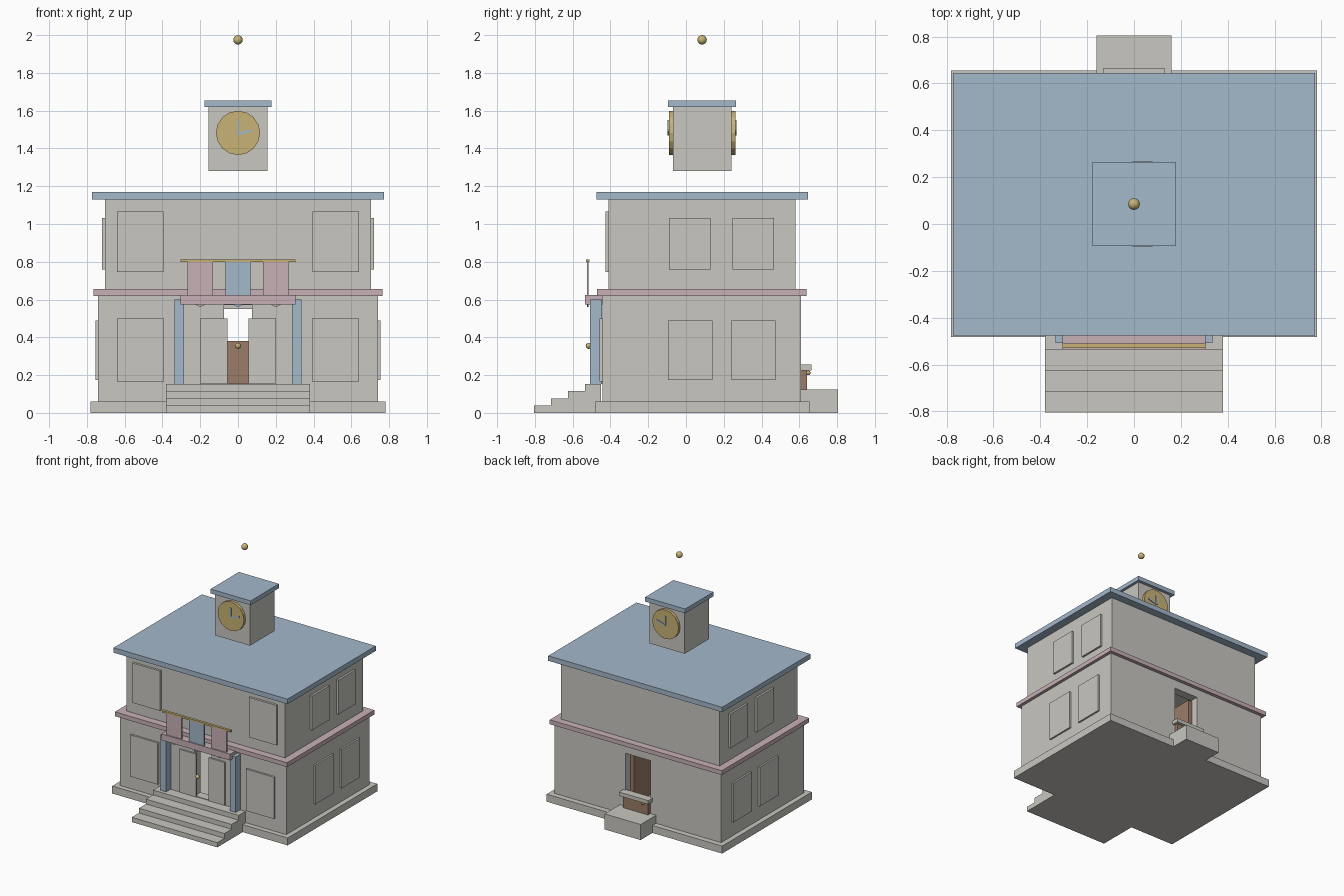
import bpy
import math

old = bpy.data.objects.get("Cube")
if old:
    bpy.data.objects.remove(old)


def material(name, rgb):
    m = bpy.data.materials.new(name)
    m.use_nodes = True
    m.diffuse_color = (*rgb, 1)
    m.node_tree.nodes["Principled BSDF"].inputs["Base Color"].default_value = (*rgb, 1)
    return m


STONE = material("stone grey", (0.58, 0.57, 0.53))
BLUE = material("slate blue", (0.37, 0.48, 0.60))
PINK = material("dusty pink", (0.58, 0.44, 0.47))
GOLD = material("old gold", (0.58, 0.45, 0.18))
WOOD = material("brown wood", (0.33, 0.20, 0.14))


def mesh_object(name, verts, faces, mat):
    me = bpy.data.meshes.new(name)
    me.from_pydata(verts, [], faces)
    me.update()
    me.materials.append(mat)
    ob = bpy.data.objects.new(name, me)
    bpy.context.collection.objects.link(ob)
    return ob


def prism(name, outline, depth, mat):
    """Extrude an outline (counter-clockwise 3D points) along a depth vector."""
    n = len(outline)
    far = [tuple(a + d for a, d in zip(p, depth)) for p in outline]
    sides = [(i, i + n, (i + 1) % n + n, (i + 1) % n) for i in range(n)]
    return mesh_object(name, list(outline) + far,
                       [tuple(range(n)), tuple(reversed(range(n, 2 * n)))] + sides, mat)


def box(name, x, y, z, mat):
    pts = [(x[0], y[0], z[0]), (x[1], y[0], z[0]), (x[1], y[0], z[1]), (x[0], y[0], z[1])]
    return prism(name, pts, (0, y[1] - y[0], 0), mat)


def slab(name, half, y, z, mat):
    return box(name, (-half, half), y, z, mat)


def ball(name, loc, r):
    bpy.ops.mesh.primitive_uv_sphere_add(segments=16, ring_count=8, radius=r, location=loc)
    ob = bpy.context.object
    ob.name = name
    ob.data.materials.append(GOLD)
    bpy.ops.object.shade_smooth_by_angle()


def cut(target, cutter):
    mod = target.modifiers.new("opening", 'BOOLEAN')
    mod.object = cutter
    mod.solver = 'EXACT'
    cutter.hide_render = True
    cutter.hide_set(True)


# Main storeys, band and roof
slab("plinth", 0.78, (-0.483, 0.655), (0, 0.06), STONE)
lower = slab("lower_walls", 0.74, (-0.443, 0.61), (0.055, 0.62), STONE)
slab("floor_band", 0.765, (-0.47, 0.638), (0.62, 0.655), PINK)
slab("upper_walls", 0.705, (-0.41, 0.58), (0.655, 1.13), STONE)
slab("roof", 0.773, (-0.475, 0.645), (1.13, 1.17), BLUE)

# Hollow ground floor with a doorway at each end
cut(lower, slab("room_cutter", 0.66, (-0.37, 0.54), (0.125, 0.59), STONE))
cut(lower, slab("front_door_cutter", 0.075, (-0.5, -0.3), (0.155, 0.57), STONE))
cut(lower, slab("back_door_cutter", 0.11, (0.5, 0.7), (0.125, 0.55), STONE))

# Front steps and back step
for i in range(4):
    slab(f"front_step_{i + 1}", 0.38, (-0.805 + 0.09 * i, -0.45),
         (0.0385 * i, 0.0385 * (i + 1)), STONE)
slab("back_step", 0.16, (0.6, 0.805), (0, 0.125), STONE)

# Windows, columns and door leaves mirrored across the middle
for s, side in ((-1, "right"), (1, "left")):
    def pair(a, b):
        return sorted((s * a, s * b))

    box(f"{side}_front_lower_window", pair(0.393, 0.64), (-0.458, -0.44), (0.165, 0.5), STONE)
    box(f"{side}_front_upper_window", pair(0.395, 0.64), (-0.427, -0.40), (0.745, 1.065), STONE)
    for n, y in enumerate((-0.095, 0.24)):
        box(f"{side}_side_lower_window_{n}", pair(0.73, 0.754), (y, y + 0.235), (0.175, 0.49), STONE)
        box(f"{side}_side_upper_window_{n}", pair(0.7, 0.721), (y + 0.005, y + 0.225), (0.758, 1.033), STONE)
    box(f"{side}_column", pair(0.285, 0.335), (-0.507, -0.445), (0.154, 0.6), BLUE)
    box(f"{side}_front_door_leaf", pair(0.055, 0.2), (-0.456, -0.44), (0.155, 0.5), STONE)
    box(f"{side}_back_door_leaf", pair(0.075, 0.108), (0.25, 0.55), (0.125, 0.54), WOOD)

# Entrance fittings
slab("inner_counter", 0.11, (0.2, 0.24), (0.125, 0.38), WOOD)
slab("back_door_panel", 0.11, (0.6, 0.64), (0.12, 0.225), WOOD)
slab("back_door_shelf", 0.13, (0.6, 0.665), (0.225, 0.255), STONE)
ball("front_knob", (0, -0.515, 0.355), 0.016)
ball("back_knob", (-0.07, 0.647, 0.212), 0.012)

# Balcony, pointed banners and banner rail
slab("balcony", 0.305, (-0.535, -0.44), (0.575, 0.625), PINK)
for i in (-1, 0, 1):
    x = 0.2 * i
    outline = [(x + dx, -0.525, z) for dx, z in
               ((0, 0.56), (0.067, 0.595), (0.067, 0.802), (-0.067, 0.802), (-0.067, 0.595))]
    prism(f"banner_{i + 2}", outline, (0, 0.01, 0), PINK if i else BLUE)
slab("banner_rail", 0.305, (-0.53, -0.51), (0.798, 0.812), GOLD)

# Clock tower
slab("tower", 0.156, (-0.07, 0.24), (1.28, 1.62), STONE)
slab("tower_cap", 0.178, (-0.094, 0.265), (1.62, 1.655), BLUE)
ball("finial", (0, 0.085, 1.975), 0.025)

# Clock faces and hands on the front and back of the tower
for d, y, side in ((-1, -0.07, "front"), (1, 0.24, "back")):
    def plate(name, outline, y0, y1, mat):
        near, far = min(y0, y1), max(y0, y1)
        prism(f"{side}_{name}", [(px, near, pz) for px, pz in outline], (0, far - near, 0), mat)

    rim = [math.tau * i / 16 for i in range(16)]
    plate("clock_face", [(0.117 * math.cos(a), 1.482 + 0.117 * math.sin(a)) for a in rim],
          y, y + 0.021 * d, GOLD)
    for name, angle, length in (("long_hand", math.pi / 2, 0.075), ("short_hand", 0.28, 0.08)):
        c, sn = math.cos(angle), math.sin(angle)
        outline = [(u * c - v * sn, 1.475 + u * sn + v * c) for u, v in
                   ((0, -0.006), (length, -0.006), (length, 0.006), (0, 0.006))]
        plate(name, outline, y + 0.02 * d, y + 0.027 * d, BLUE)
